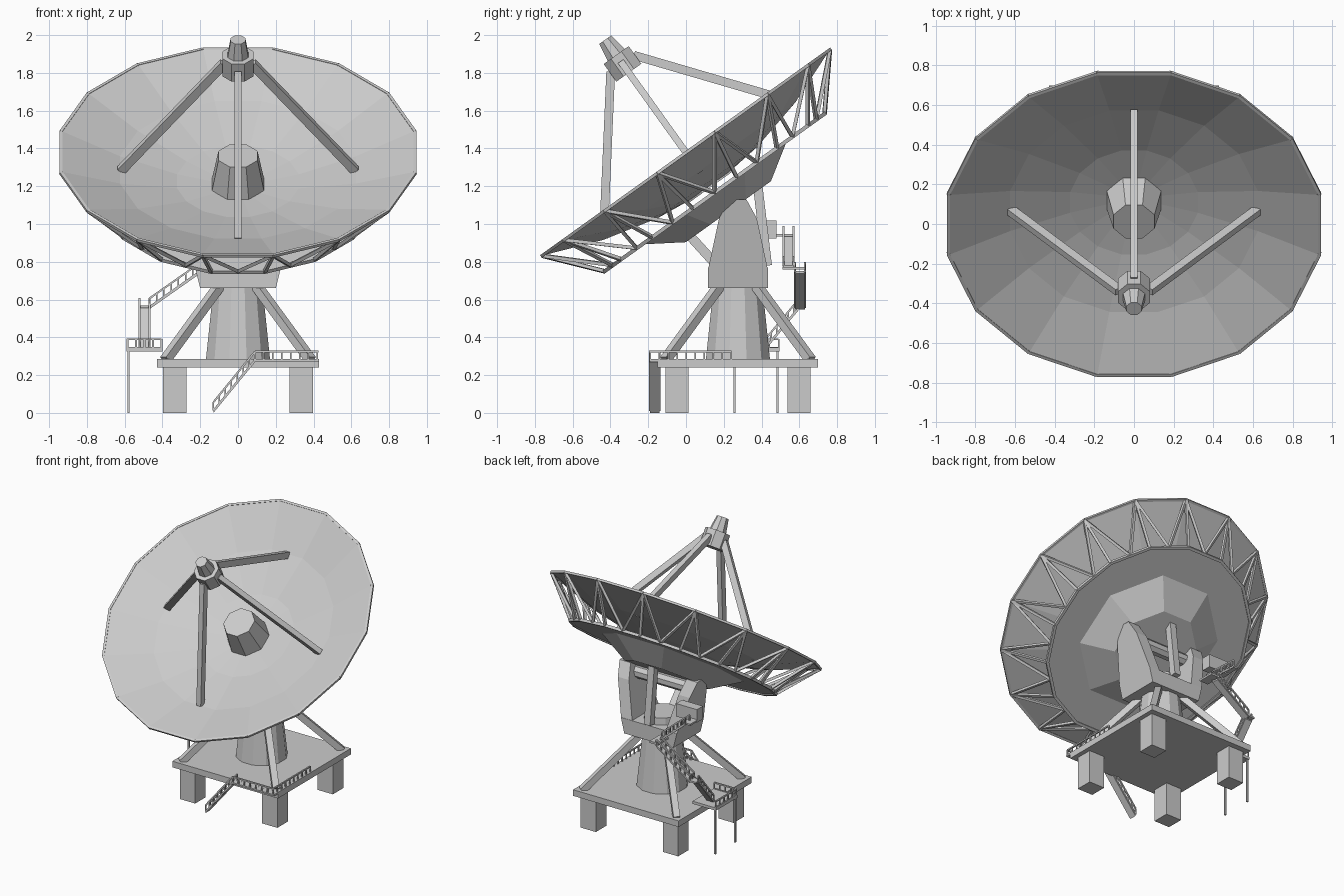
import bpy, bmesh, math
from mathutils import Matrix, Vector

if "Cube" in bpy.data.objects:
    bpy.data.objects.remove(bpy.data.objects["Cube"])

grey = bpy.data.materials.new("light_grey_paint")
grey.use_nodes = True
colour = (0.6, 0.6, 0.6, 1)
grey.diffuse_color = colour
grey.node_tree.nodes["Principled BSDF"].inputs["Base Color"].default_value = colour

# The dish group is built around its own axis, then tilted and lifted
TILT = Matrix.Translation((0, 0, 1.378)) @ Matrix.Rotation(math.radians(35.6), 4, "X")
CY = 0.275  # centre of the pedestal in y


def finish(name, bm, matrix=Matrix()):
    bmesh.ops.recalc_face_normals(bm, faces=bm.faces)
    mesh = bpy.data.meshes.new(name)
    bm.to_mesh(mesh)
    bm.free()
    mesh.materials.append(grey)
    obj = bpy.data.objects.new(name, mesh)
    obj.matrix_world = matrix
    bpy.context.collection.objects.link(obj)
    return obj


def ring_points(n, r, z):
    return [Vector((r * math.cos(a), r * math.sin(a), z))
            for a in (math.tau * (i + 0.5) / n for i in range(n))]


def turned(name, n, profile, matrix=Matrix(), caps=True):
    """Faceted solid from (radius, height) rings."""
    bm = bmesh.new()
    rings = [[bm.verts.new(p) for p in ring_points(n, r, z)] for r, z in profile]
    for a, b in zip(rings, rings[1:]):
        for i in range(n):
            j = (i + 1) % n
            bm.faces.new((a[i], a[j], b[j], b[i]))
    if caps:
        bm.faces.new(rings[0])
        bm.faces.new(rings[-1])
    return finish(name, bm, matrix)


def add_box(bm, centre, size):
    m = Matrix.Translation(centre) @ Matrix.Diagonal((*size, 1))
    bmesh.ops.create_cube(bm, size=1, matrix=m)


def add_bar(bm, a, b, w, h=None):
    a, b = Vector(a), Vector(b)
    d = b - a
    m = (Matrix.Translation((a + b) / 2) @ d.to_track_quat("Z", "Y").to_matrix().to_4x4()
         @ Matrix.Diagonal((w, h or w, d.length, 1)))
    bmesh.ops.create_cube(bm, size=1, matrix=m)


def box(name, centre, size):
    bm = bmesh.new()
    add_box(bm, centre, size)
    return finish(name, bm)


def bars(name, pairs, w, h=None, matrix=Matrix()):
    bm = bmesh.new()
    for a, b in pairs:
        add_bar(bm, a, b, w, h)
    return finish(name, bm, matrix)


def railing(bm, a, b, posts, height=0.045):
    a, b, up = Vector(a), Vector(b), Vector((0, 0, height))
    add_bar(bm, a + up, b + up, 0.01)
    add_bar(bm, a, b, 0.01)
    for i in range(posts + 1):
        p = a.lerp(b, i / posts)
        add_bar(bm, p, p + up, 0.008)


def stair(name, a, b, side, posts):
    """Sloped flight with a railing on both sides."""
    a, b, side = Vector(a), Vector(b), Vector(side)
    bm = bmesh.new()
    wide_x = abs(side.x) > abs(side.y)
    down = Vector((0, 0, -0.012))
    verts = [bm.verts.new(p + s * side + t * down)
             for p in (a, b) for s in (-1, 1) for t in (0, 1)]
    bmesh.ops.convex_hull(bm, input=verts)
    for s in (-1, 1):
        railing(bm, a + s * side, b + s * side, posts)
    finish(name, bm)


# Reflector bowl with its rim
bowl = turned("dish_bowl", 16, [(0.1, -0.22), (0.33, -0.195), (0.64, -0.12), (0.955, 0)],
              TILT, caps=False)
thick = bowl.modifiers.new("thickness", "SOLIDIFY")
thick.thickness = 0.008
rim, back = ring_points(16, 0.955, 0), ring_points(16, 0.73, -0.26)
bars("dish_rim", [(rim[i - 1], rim[i]) for i in range(16)], 0.016, matrix=TILT)

# Back structure: ring beam, plate, and open truss up to the rim
bars("back_ring", [(back[i - 1], back[i]) for i in range(16)], 0.02, matrix=TILT)
turned("back_plate", 16, [(0.725, -0.262), (0.725, -0.25)], TILT)
turned("back_cone", 8, [(0.51, -0.26), (0.3, -0.385)], TILT)
web = []
for i in range(16):
    middle = (back[i - 1] + back[i]) / 2
    web += [(rim[i], back[i]), (rim[i], middle), (rim[i - 1], middle)]
bars("back_truss", web, 0.018, matrix=TILT)

# Receiver hub, feed head and its four struts
turned("centre_hub", 8, [(0.152, -0.225), (0.112, -0.02)], TILT)
turned("feed_housing", 8, [(0.088, 0.52), (0.088, 0.635)], TILT)
turned("feed_cone", 8, [(0.06, 0.63), (0.042, 0.735)], TILT)
directions = [Vector((math.cos(a), math.sin(a), 0)) for a in (0, math.pi / 2, math.pi, -math.pi / 2)]
lift = Vector((0, 0, 1))
bars("feed_struts", [(d * 0.075 + lift * 0.58, d * 0.62 - lift * 0.115) for d in directions],
     0.036, 0.046, TILT)

# Base slab, feet, column and corner braces
box("base_slab", (0, CY, 0.263), (0.86, 0.85, 0.045))
corners = [(sx, sy) for sx in (-1, 1) for sy in (-1, 1)]
bm = bmesh.new()
for sx, sy in corners:
    add_box(bm, (sx * 0.335, CY + sy * 0.323, 0.122), (0.125, 0.123, 0.244))
finish("feet", bm)
turned("column", 12, [(0.176, 0.28), (0.135, 0.66), (0.12, 0.82)], Matrix.Translation((0, CY, 0)))
bars("corner_braces", [((sx * 0.385, CY + sy * 0.385, 0.28), (sx * 0.1, CY + sy * 0.1, 0.67))
                       for sx, sy in corners], 0.045)

# Yoke: flared floor block and two tapered arms
def flare(z):
    return 0.2 + (z - 0.66) * 0.25


bm = bmesh.new()
floor = [bm.verts.new((sx * flare(z), CY + sy * 0.158, z))
         for sx, sy in corners for z in (0.66, 0.77)]
bmesh.ops.convex_hull(bm, input=floor)
finish("yoke_floor", bm)
arm = [(0.158, 0.66), (0.158, 0.76), (0.1, 1.03), (0.045, 1.13)]
for side, label in ((1, "left"), (-1, "right")):
    bm = bmesh.new()
    outline = arm + [(-y, z) for y, z in reversed(arm)]
    outer = [bm.verts.new((side * flare(z), CY + y, z)) for y, z in outline]
    inner = [bm.verts.new((side * (flare(z) - 0.09), CY + y, z)) for y, z in outline]
    bm.faces.new(outer)
    bm.faces.new(inner)
    for i in range(len(outline)):
        bm.faces.new((outer[i - 1], outer[i], inner[i], inner[i - 1]))
    finish(label + "_yoke_arm", bm)

# Elevation axle and the drive bars under the dish
axle_frame = Matrix.Translation((0, 0.264, 1.05)) @ Matrix.Rotation(math.pi / 2, 4, "Y")
turned("elevation_axle", 8, [(0.045, -0.24), (0.045, 0.24)], axle_frame)
bars("drive_bars", [((0, 0.38, 1.2), (0, 0.43, 0.78)), ((0, 0.0, 0.96), (0, 0.2, 0.74))], 0.05)
box("drive_box", (-0.34, 0.445, 0.972), (0.17, 0.07, 0.095))

# Front stair and walkway round the slab corner
stair("front_stair", (-0.13, -0.165, 0.012), (0.09, -0.165, 0.28), (0, 0.026, 0), 7)
box("front_walkway", (0.255, -0.165, 0.279), (0.35, 0.055, 0.012))
bm = bmesh.new()
railing(bm, (0.09, -0.19, 0.28), (0.42, -0.19, 0.28), 7)
railing(bm, (0.42, -0.19, 0.28), (0.42, 0.24, 0.28), 9)
finish("front_railing", bm)

# Side landing on stilts
box("side_landing", (-0.495, 0.37, 0.335), (0.19, 0.25, 0.02))
bars("landing_posts", [((-0.58, y, 0), (-0.58, y, 0.33)) for y in (0.257, 0.485)], 0.012)
bm = bmesh.new()
railing(bm, (-0.585, 0.25, 0.345), (-0.585, 0.49, 0.345), 5)
railing(bm, (-0.585, 0.25, 0.345), (-0.405, 0.25, 0.345), 4)
finish("landing_railing", bm)

# Flights climbing to the drive box
stair("lower_flight", (-0.495, 0.42, 0.345), (-0.495, 0.6, 0.56), (0.026, 0, 0), 6)
box("turn_landing", (-0.495, 0.603, 0.562), (0.055, 0.055, 0.012))
stair("middle_flight", (-0.47, 0.603, 0.56), (-0.2, 0.603, 0.75), (0, 0.026, 0), 7)
box("upper_landing", (-0.18, 0.57, 0.765), (0.07, 0.12, 0.014))
stair("upper_flight", (-0.2, 0.543, 0.78), (-0.39, 0.543, 0.94), (0, 0.026, 0), 6)
box("top_landing", (-0.4, 0.52, 0.94), (0.06, 0.09, 0.012))
